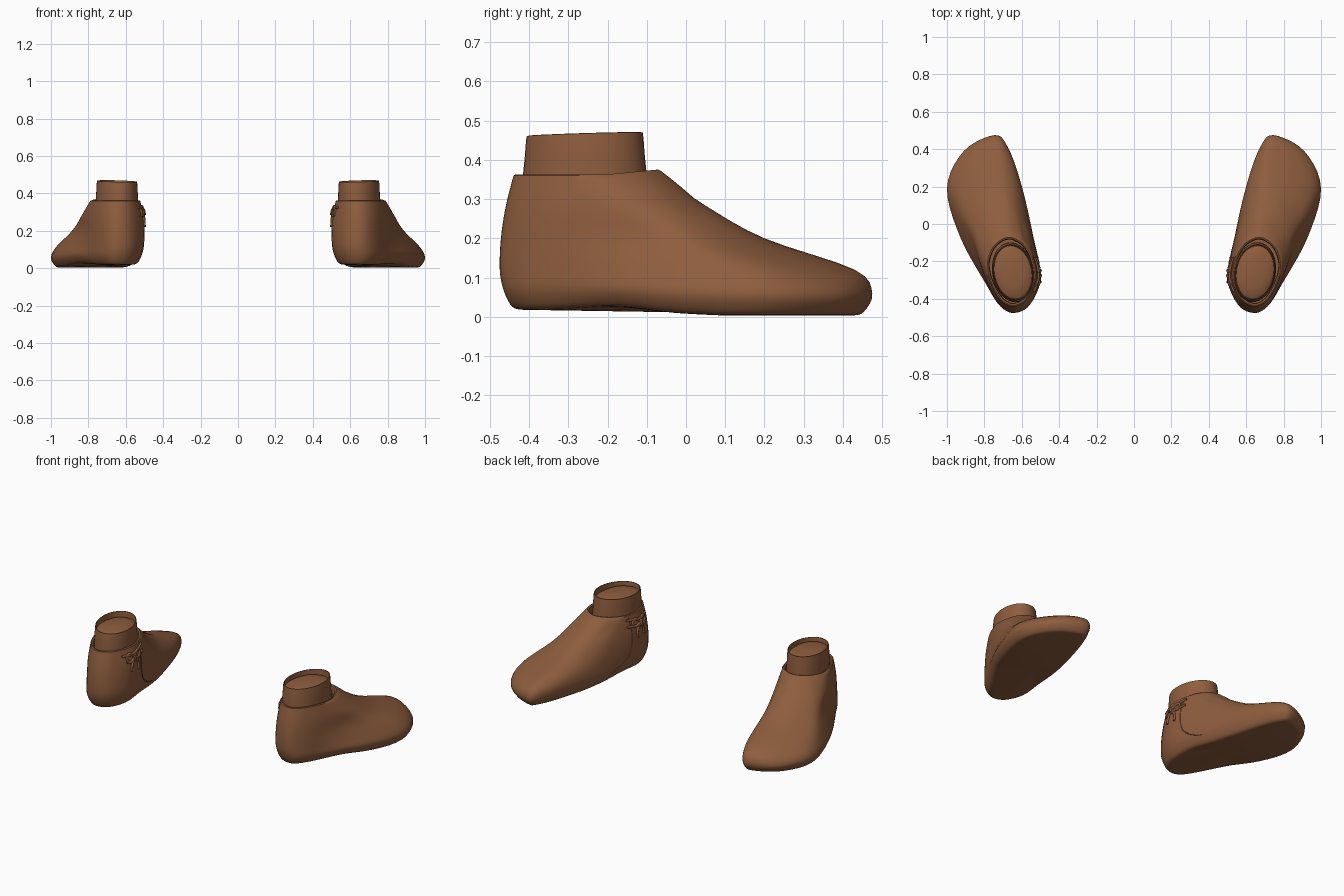
import bpy, bmesh, math
from mathutils import Vector
from mathutils.bvhtree import BVHTree

if "Cube" in bpy.data.objects:
    bpy.data.objects.remove(bpy.data.objects["Cube"])

leather = bpy.data.materials.new("brown_leather")
leather.diffuse_color = (0.27, 0.11, 0.048, 1)
leather.use_nodes = True
leather.node_tree.nodes["Principled BSDF"].inputs["Base Color"].default_value = leather.diffuse_color


def spline(pts, steps, closed):
    """Catmull-Rom curve through the points."""
    n, out = len(pts), []
    get = (lambda i: pts[i % n]) if closed else (lambda i: pts[max(0, min(n - 1, i))])
    for i in range(n if closed else n - 1):
        a, b, c, d = (get(i + k) for k in (-1, 0, 1, 2))
        for s in range(steps):
            t = s / steps
            out.append(0.5 * (2 * b + (c - a) * t + (2 * a - 5 * b + 4 * c - d) * t * t
                              + (3 * b - a - 3 * c + d) * t ** 3))
    if not closed:
        out.append(pts[-1].copy())
    return out


def loft(name, rings, cap_start=False):
    """Skin a stack of rings, mirrored to make the pair."""
    bm = bmesh.new()
    rows = [[bm.verts.new(p) for p in r] for r in rings]
    n = len(rows[0])
    for a, b in zip(rows, rows[1:]):
        for i in range(n):
            j = (i + 1) % n
            bm.faces.new((a[i], a[j], b[j], b[i]))
    if cap_start:
        mid = bm.verts.new(sum((v.co for v in rows[0]), Vector()) / n)
        for i in range(n):
            bm.faces.new((rows[0][(i + 1) % n], rows[0][i], mid))
    me = bpy.data.meshes.new(name)
    bm.to_mesh(me)
    tree = BVHTree.FromBMesh(bm)
    bm.free()
    ob = bpy.data.objects.new(name, me)
    bpy.context.collection.objects.link(ob)
    me.materials.append(leather)
    bpy.ops.object.select_all(action='DESELECT')
    ob.select_set(True)
    bpy.context.view_layer.objects.active = ob
    bpy.ops.object.shade_smooth_by_angle(angle=math.radians(45))
    ob.modifiers.new("pair", 'MIRROR').use_mirror_merge = False
    return tree


# Shoe outlines by height: heel, outer side, toe, inner side
layers = {
    0.06: [(.64, -.465), (.715, -.435), (.79, -.32), (.925, -.08), (1.0, .19), (.91, .39), (.745, .475), (.675, .41), (.61, .23), (.55, -.02), (.515, -.28), (.56, -.42)],
    0.12: [(.64, -.475), (.715, -.44), (.79, -.32), (.905, -.08), (.967, .17), (.87, .35), (.74, .43), (.67, .37), (.61, .22), (.55, -.02), (.503, -.28), (.555, -.43)],
    0.20: [(.64, -.472), (.715, -.435), (.785, -.32), (.86, -.11), (.885, .03), (.81, .16), (.71, .20), (.66, .175), (.61, .10), (.55, -.05), (.50, -.28), (.555, -.425)],
    0.28: [(.64, -.46), (.715, -.425), (.78, -.32), (.833, -.16), (.825, -.05), (.76, .03), (.69, .055), (.64, .035), (.60, -.01), (.548, -.10), (.505, -.28), (.56, -.415)],
    0.36: [(.64, -.44), (.71, -.41), (.765, -.32), (.79, -.22), (.765, -.13), (.715, -.08), (.665, -.065), (.62, -.08), (.58, -.11), (.54, -.18), (.523, -.28), (.565, -.395)],
}


def inset(ring, dist, z):
    """Move a closed ring inward along its own normals."""
    n, out = len(ring), []
    for i, p in enumerate(ring):
        t = (ring[(i + 1) % n] - ring[i - 1]).normalized()
        out.append(Vector((p.x - t.y * dist, p.y + t.x * dist, z)))
    return out


outlines = [spline([Vector((x, y, z)) for x, y in pts], 5, True) for z, pts in layers.items()]
base = outlines[0]
outlines = [inset(base, .05, 0.003), inset(base, .022, 0.012)] + outlines
columns = [spline(list(c), 4, False) for c in zip(*outlines)]
rings = [list(r) for r in zip(*columns)]

# Raised arch under the foot, lifted collar front
for ring in rings:
    for p in ring:
        rise = 0.015 if p.y < -.25 else 0.015 * max(0, min(1, (.1 - p.y) / .35))
        arch = 0.011 * math.exp(-((p.y + .17) / .1) ** 2)
        p.z += (rise + arch) * max(0, 1 - p.z / .12)
        if p.z > .3:
            p.z += .012 * max(0, (p.y + .2) / .13) * min(1, (p.z - .3) / .06)
top = rings[-1]
for d, dz in ((.006, .003), (.014, 0), (.018, -.04)):
    lip = inset(top, d, 0)
    for p, q in zip(lip, top):
        p.z = q.z + dz
    rings.append(lip)
shoe = loft("shoe_body", rings, True)


# Ankle sleeve with a domed top recessed inside its rim
def sleeve_ring(rx, ry, z):
    out = []
    for i in range(40):
        a = math.tau * i / 40
        y = ry * math.sin(a)
        out.append(Vector((.647 + rx * math.cos(a) + .09 * y, -.258 + y,
                           z + (.005 * math.sin(a + .5) if z > .455 else 0))))
    return out


sleeve = [(.112, .160, .31), (.112, .158, .36), (.110, .153, .41), (.108, .150, .45),
          (.106, .148, .465), (.102, .144, .466), (.100, .142, .435),
          (.085, .120, .445), (.055, .08, .451), (.02, .03, .454)]
loft("ankle_sleeve", [sleeve_ring(*r) for r in sleeve])
loft("ankle_top", [sleeve_ring(.01, .015, .4545), sleeve_ring(.02, .03, .454)], True)


# Cords laid on the inner side of each shoe
def cord(name, path, radius, lift=0.003):
    cu = bpy.data.curves.new(name, 'CURVE')
    cu.dimensions = '3D'
    cu.bevel_depth = radius
    cu.bevel_resolution = 2
    cu.use_fill_caps = True
    pts = []
    for p in spline([Vector((0, y, z)) for y, z in path], 5, False):
        hit = shoe.ray_cast(p, Vector((1, 0, 0)))[0]
        pts.append(Vector(((hit.x if hit else .53) - lift, p.y, p.z)))
    for side in (1, -1):
        sp = cu.splines.new('POLY')
        sp.points.add(len(pts) - 1)
        for q, p in zip(sp.points, pts):
            q.co = (p.x * side, p.y, p.z, 1)
    cu.materials.append(leather)
    bpy.context.collection.objects.link(bpy.data.objects.new(name, cu))


cord("flap_seam", [(-.20, .35), (-.21, .26), (-.20, .16), (-.15, .10), (-.06, .06)], .003, 0)
cord("upper_lace", [(-.36, .325), (-.30, .32), (-.23, .33), (-.18, .34)], .007)
cord("lower_lace", [(-.34, .285), (-.29, .285), (-.22, .295), (-.18, .30)], .007)
cord("front_loop", [(-.28, .30), (-.25, .33), (-.22, .32), (-.23, .29), (-.28, .30)], .007, .004)
cord("back_loop", [(-.28, .30), (-.31, .33), (-.335, .31), (-.32, .28), (-.28, .30)], .007, .004)
cord("front_tail", [(-.28, .30), (-.25, .265), (-.25, .22)], .007, .003)
cord("back_tail", [(-.28, .30), (-.305, .26), (-.31, .225)], .007, .003)
cord("lace_knot", [(-.29, .315), (-.28, .30), (-.275, .285)], .010, .005)
